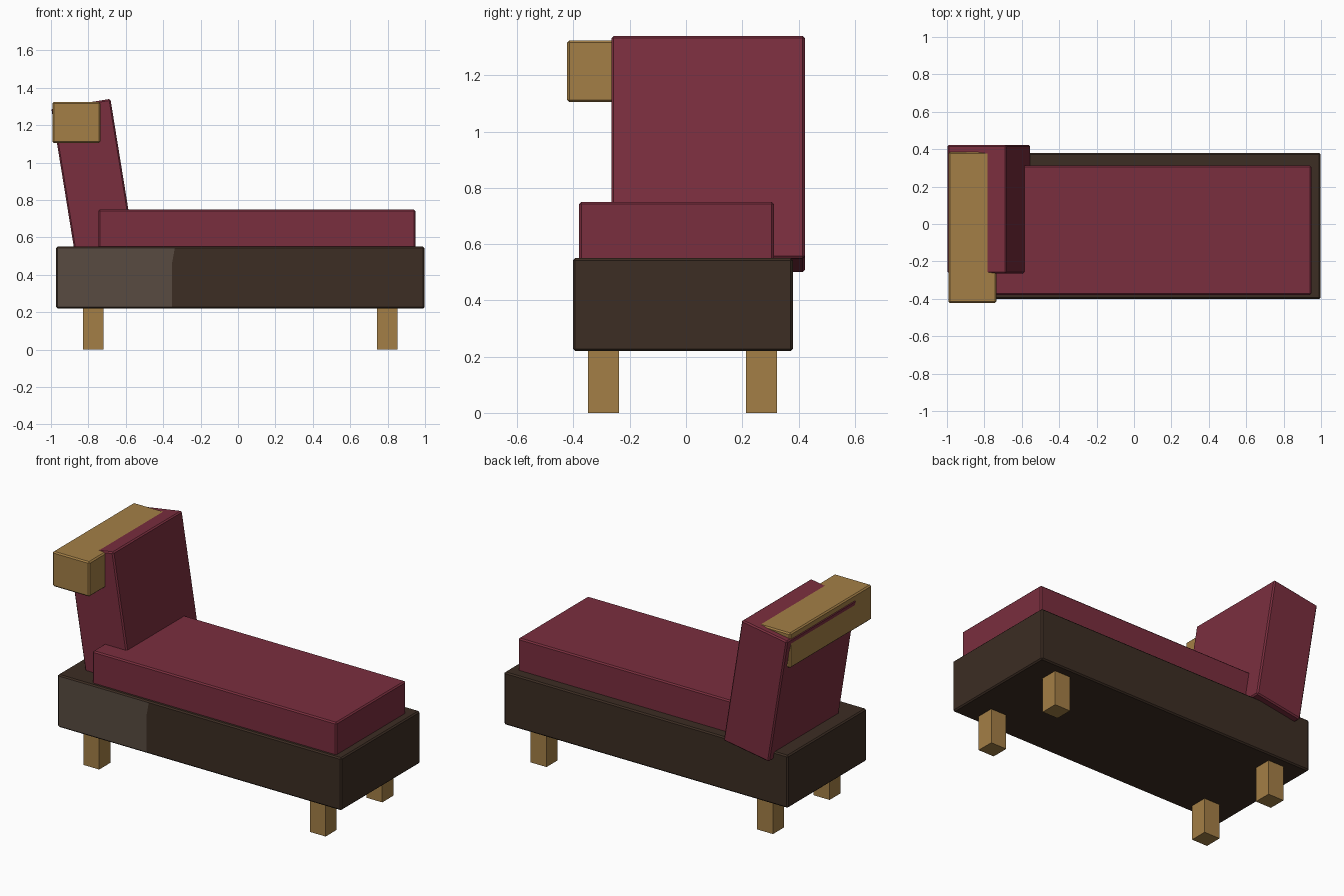
import bpy, bmesh
from math import radians
from mathutils import Matrix, Vector

if "Cube" in bpy.data.objects:
    bpy.data.objects.remove(bpy.data.objects["Cube"])


def material(name, rgb):
    m = bpy.data.materials.new(name)
    lin = [((c / 255 + 0.055) / 1.055) ** 2.4 for c in rgb]
    m.diffuse_color = (*lin, 1)
    m.use_nodes = True
    m.node_tree.nodes["Principled BSDF"].inputs["Base Color"].default_value = m.diffuse_color
    return m


CRIMSON = material("crimson fabric", (122, 46, 62))
DARK = material("dark brown", (60, 45, 35))
TAUPE = material("worn taupe", (88, 75, 65))
WOOD = material("light wood", (164, 127, 70))


def box(name, lo, hi, mats, bevel=0.008, edit=None):
    """Box between two corners with small chamfers, origin at its centre."""
    lo, hi = Vector(lo), Vector(hi)
    bm = bmesh.new()
    bmesh.ops.create_cube(bm, size=1, matrix=Matrix.Diagonal((*(hi - lo), 1)))
    if bevel:
        bmesh.ops.bevel(bm, geom=bm.edges[:], offset=bevel, segments=1,
                        affect='EDGES')
    if edit:
        edit(bm, (lo + hi) / 2)
    me = bpy.data.meshes.new(name)
    bm.to_mesh(me)
    bm.free()
    for m in mats:
        me.materials.append(m)
    ob = bpy.data.objects.new(name, me)
    ob.location = (lo + hi) / 2
    bpy.context.collection.objects.link(ob)
    return ob


def front_patch(bm, centre):
    """Cut the front of the base so its left third takes the second colour."""
    for co, no in (((-0.353, 0, 0), (1, 0, 0)), ((0, 0, 0.46), (0, 0, 1))):
        bmesh.ops.bisect_plane(bm, geom=bm.verts[:] + bm.edges[:] + bm.faces[:],
                               plane_co=Vector(co) - centre, plane_no=no)
    # lean the upper end of the colour boundary to the right
    for v in bm.verts:
        p = v.co + centre
        if abs(p.x + 0.353) < 0.001 and p.z > 0.53 and p.y < -0.38:
            v.co.x += 0.015
    for f in bm.faces:
        f.normal_update()
        x = f.calc_center_median().x + centre.x
        f.material_index = int(f.normal.y < -0.9 and x < -0.345)


# Base block, seat cushion and wooden head rail
box("base", (-0.972, -0.402, 0.22), (0.998, 0.38, 0.55), [DARK, TAUPE],
    edit=front_patch)
box("seat_cushion", (-0.745, -0.38, 0.54), (0.948, 0.312, 0.75), [CRIMSON])
box("head_rail", (-0.993, -0.423, 1.105), (-0.736, 0.384, 1.324), [WOOD])

# Backrest leaning to the left
back = box("backrest", (-0.936, -0.265, 0.52), (-0.616, 0.423, 1.32), [CRIMSON])
back.rotation_euler.y = radians(-9.2)

# Four square legs
for side, x in (("left", -0.775), ("right", 0.797)):
    for end, y in (("front", -0.293), ("back", 0.268)):
        box(f"{end}_{side}_leg", (x - 0.055, y - 0.055, 0),
            (x + 0.055, y + 0.055, 0.225), [WOOD], bevel=0)
